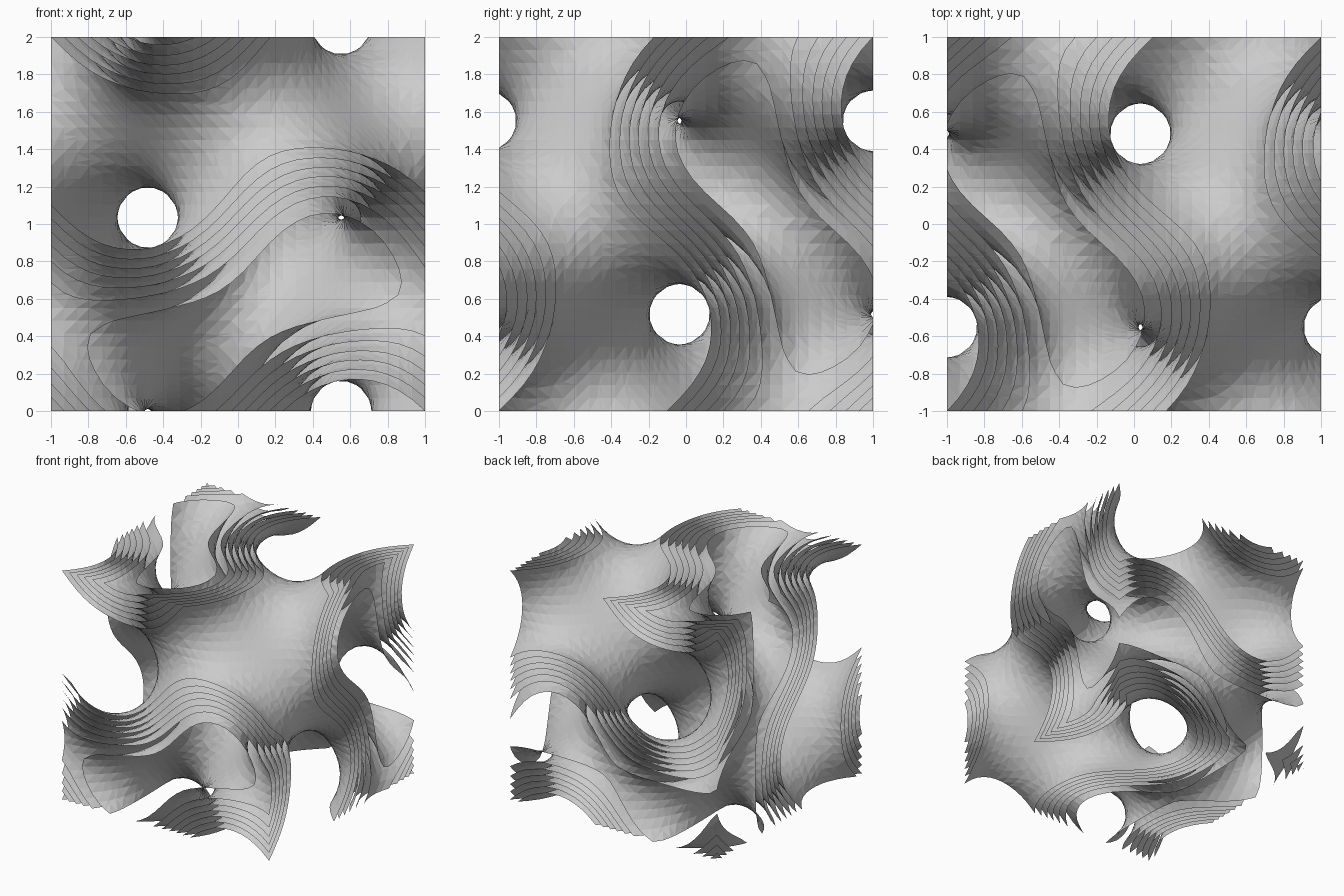
import bpy, bmesh
from math import sin, cos, pi
from itertools import product

if "Cube" in bpy.data.objects:
    bpy.data.objects.remove(bpy.data.objects["Cube"])

N = 29                       # grid cells per side
K = pi * N / (N + 1)         # wave number: the block is 29/30 of one period
LEVELS = [0.41, 0.20, -0.01, -0.21, -0.42, -0.64, -0.95]   # nested sheets


def position(p):
    return (-1 + 2 * p[0] / N, -1 + 2 * p[1] / N, 2 * p[2] / N)


def field(p):
    x, y, z = position(p)
    x, y, z = K * (x - 1 / N), K * (y + 1 / N), K * z
    return sin(x) * cos(z) + sin(z) * cos(y) + sin(y) * cos(x)


grid = {p: field(p) for p in product(range(N + 1), repeat=3)}
CORNERS = list(product((0, 1), repeat=3))

# the six sides of a cell, each as a cycle of four corners
SIDES = []
for axis in range(3):
    for side in (0, 1):
        cycle = []
        for a, b in ((0, 0), (1, 0), (1, 1), (0, 1)):
            c = [a, b]
            c.insert(axis, side)
            cycle.append(tuple(c))
        SIDES.append(cycle)


def cell_loops(cell, level):
    """Closed loops of crossed cell edges where the field equals level."""
    links = {}
    for cycle in SIDES:
        pts = [(cell[0] + c[0], cell[1] + c[1], cell[2] + c[2]) for c in cycle]
        vals = [grid[p] - level for p in pts]
        cut = [i for i in range(4) if (vals[i] > 0) != (vals[(i + 1) % 4] > 0)]
        if not cut:
            continue
        pairs = [cut]
        if len(cut) == 4:
            same = (sum(vals) > 0) == (vals[0] > 0)
            pairs = [(0, 1), (2, 3)] if same else [(3, 0), (1, 2)]
        for i, j in pairs:
            e = tuple(sorted((pts[i], pts[(i + 1) % 4])))
            f = tuple(sorted((pts[j], pts[(j + 1) % 4])))
            links.setdefault(e, []).append(f)
            links.setdefault(f, []).append(e)
    while links:
        start = next(iter(links))
        loop, here = [], start
        while here in links:
            loop.append(here)
            nxt = links.pop(here)
            here = nxt[0] if nxt[0] in links else nxt[1]
        if len(loop) > 2:
            yield loop


def make_sheet(name, level):
    bm = bmesh.new()
    verts = {}

    def vert(edge):
        if edge not in verts:
            a, b = edge
            t = (level - grid[a]) / (grid[b] - grid[a])
            verts[edge] = bm.verts.new(
                position([a[i] + t * (b[i] - a[i]) for i in range(3)]))
        return verts[edge]

    for cell in product(range(N), repeat=3):
        x, y, z = cell
        above = [grid[x + a, y + b, z + c] > level for a, b, c in CORNERS]
        if all(above) or not any(above):
            continue
        for loop in cell_loops(cell, level):
            vs = [vert(e) for e in loop]
            if bm.faces.get(vs) is None:
                bm.faces.new(vs)
    bmesh.ops.triangulate(bm, faces=bm.faces[:])
    bmesh.ops.recalc_face_normals(bm, faces=bm.faces[:])
    mesh = bpy.data.meshes.new(name)
    bm.to_mesh(mesh)
    bm.free()
    bpy.context.collection.objects.link(bpy.data.objects.new(name, mesh))


# nested wavy sheets, all trimmed to the same cube
for n, level in enumerate(LEVELS, 1):
    make_sheet(f"wavy_sheet_{n}", level)
